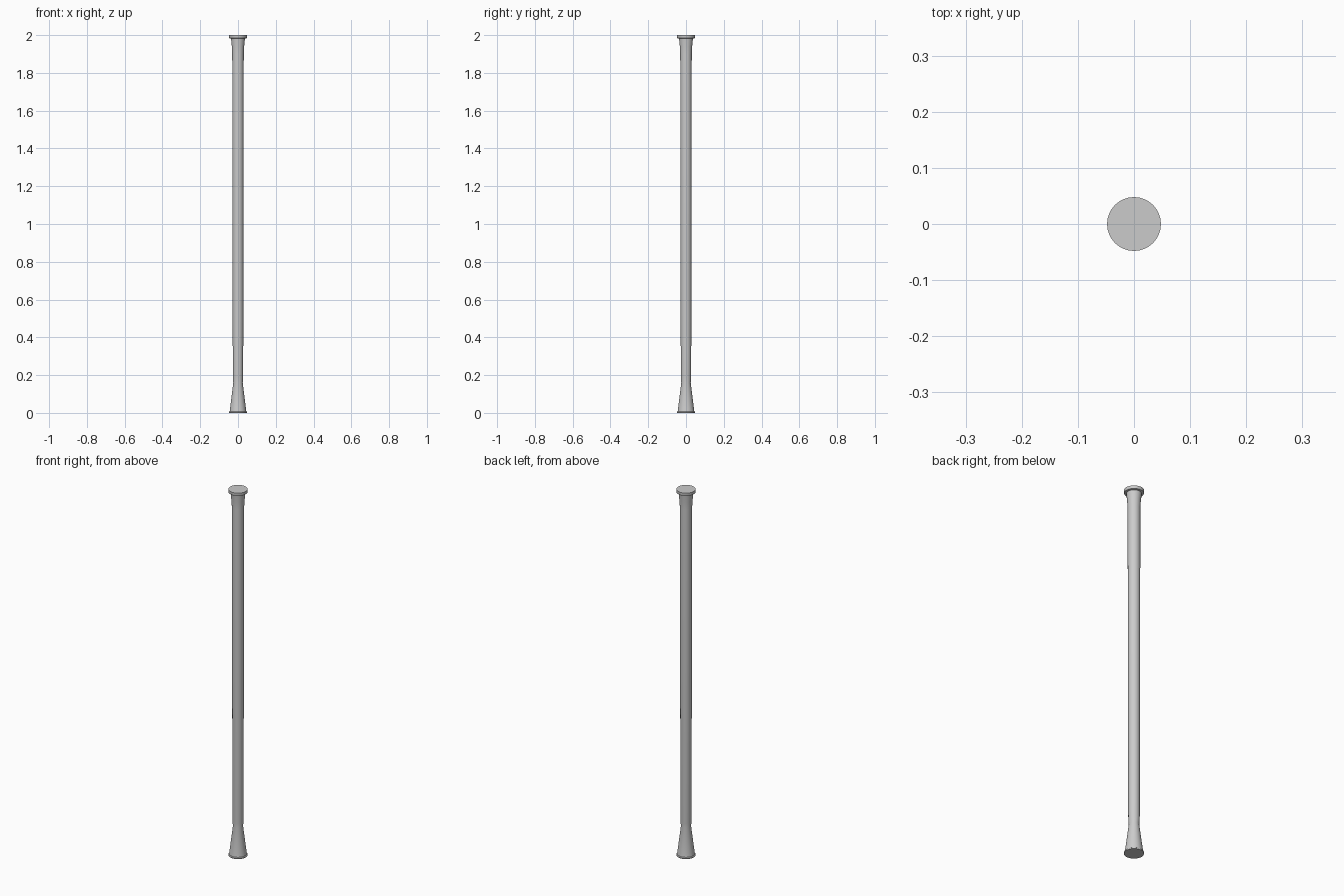
import bpy, bmesh, math

if "Cube" in bpy.data.objects:
    bpy.data.objects.remove(bpy.data.objects["Cube"])

SIDES = 32

def lathe(name, profile):
    """Closed solid of revolution from (radius, z) points, bottom to top."""
    bm = bmesh.new()
    rings = [[bm.verts.new((r * math.cos(2 * math.pi * i / SIDES),
                            r * math.sin(2 * math.pi * i / SIDES), z))
              for i in range(SIDES)] for r, z in profile]
    for a, b in zip(rings, rings[1:]):
        for i in range(SIDES):
            j = (i + 1) % SIDES
            bm.faces.new((a[i], a[j], b[j], b[i]))
    bm.faces.new(rings[0][::-1])
    bm.faces.new(rings[-1])
    mesh = bpy.data.meshes.new(name)
    bm.to_mesh(mesh)
    bm.free()
    ob = bpy.data.objects.new(name, mesh)
    bpy.context.collection.objects.link(ob)
    bpy.context.view_layer.objects.active = ob
    ob.select_set(True)
    bpy.ops.object.shade_smooth_by_angle(angle=math.radians(30))
    ob.select_set(False)

# one turned post: flared foot with lip, gently tapered shaft, flared neck, cap disc
lathe("post", [(0.048, 0.0), (0.048, 0.005), (0.044, 0.008), (0.025, 0.16),
               (0.0275, 0.185), (0.0305, 1.90), (0.0325, 1.94), (0.037, 1.982),
               (0.047, 1.984), (0.048, 1.987), (0.048, 2.0)])
